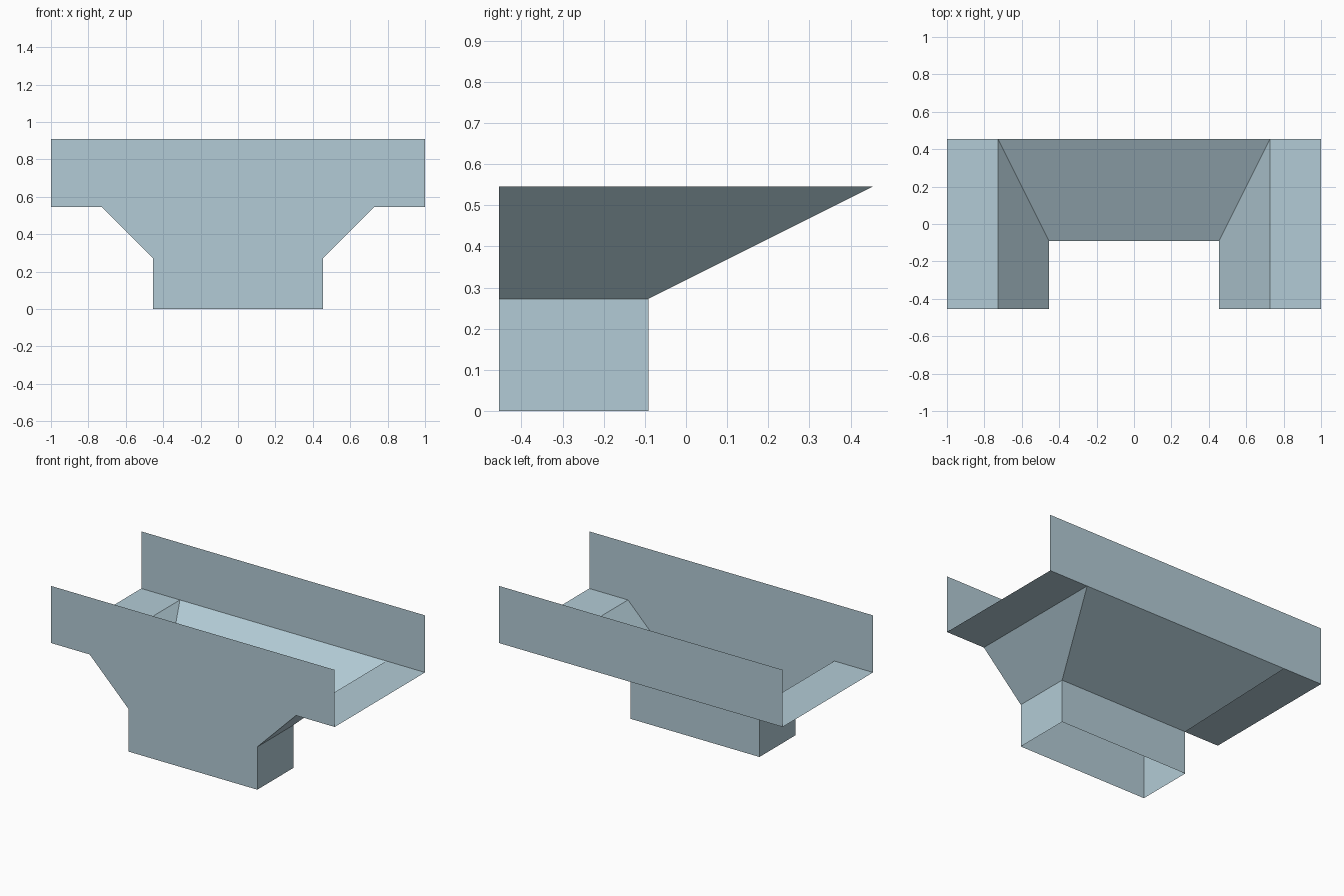
import bpy
import bmesh

cube = bpy.data.objects.get("Cube")
if cube:
    bpy.data.objects.remove(cube)

U = 2 / 11                       # sheet module
LENGTH, DEPTH = 5.5 * U, 2.5 * U  # half length and half depth of the trough
MOUTH, SPOUT = 4 * U, 2.5 * U     # half widths of the hopper mouth and spout
SPOUT_BACK = -0.5 * U
RIM, FLOOR, NECK = 5 * U, 3 * U, 1.5 * U

metal = bpy.data.materials.new("pale blue grey metal")
metal.use_nodes = True
colour = (0.45, 0.60, 0.67, 1)
metal.diffuse_color = colour
metal.node_tree.nodes["Principled BSDF"].inputs["Base Color"].default_value = colour


def sheet_object(name, panels):
    """Make an object from thin flat panels, each a list of corners."""
    bm = bmesh.new()
    for corners in panels:
        bm.faces.new([bm.verts.new(c) for c in corners])
    bmesh.ops.remove_doubles(bm, verts=bm.verts, dist=0.0001)
    mesh = bpy.data.meshes.new(name)
    bm.to_mesh(mesh)
    bm.free()
    mesh.materials.append(metal)
    obj = bpy.data.objects.new(name, mesh)
    bpy.context.collection.objects.link(obj)
    return obj


def u_ring(half_width, back, z):
    """Three-sided section, open towards the front wall."""
    return [(half_width, -DEPTH, z), (half_width, back, z),
            (-half_width, back, z), (-half_width, -DEPTH, z)]


def loft(low, high):
    """Panels joining two sections, facing outwards."""
    return [(low[i], low[i + 1], high[i + 1], high[i]) for i in range(3)]


# Front wall: one sheet following the trough, hopper and spout outline
half = [(SPOUT, 0), (SPOUT, NECK), (MOUTH, FLOOR), (LENGTH, FLOOR), (LENGTH, RIM)]
outline = half + [(-x, z) for x, z in reversed(half)]
sheet_object("front_wall", [[(x, -DEPTH, z) for x, z in outline]])

# Back wall of the trough
sheet_object("back_wall", [[(LENGTH, DEPTH, FLOOR), (-LENGTH, DEPTH, FLOOR),
                            (-LENGTH, DEPTH, RIM), (LENGTH, DEPTH, RIM)]])

# Trough floor on both sides of the hopper mouth
for side, s in (("left", 1), ("right", -1)):
    x0, x1 = sorted((s * MOUTH, s * LENGTH))
    sheet_object(side + "_trough_floor", [[(x0, -DEPTH, FLOOR), (x0, DEPTH, FLOOR),
                                           (x1, DEPTH, FLOOR), (x1, -DEPTH, FLOOR)]])

# Sloping hopper and the open spout below it
mouth = u_ring(MOUTH, DEPTH, FLOOR)
neck = u_ring(SPOUT, SPOUT_BACK, NECK)
outlet = u_ring(SPOUT, SPOUT_BACK, 0)
sheet_object("hopper", loft(neck, mouth))
sheet_object("spout", loft(outlet, neck))
